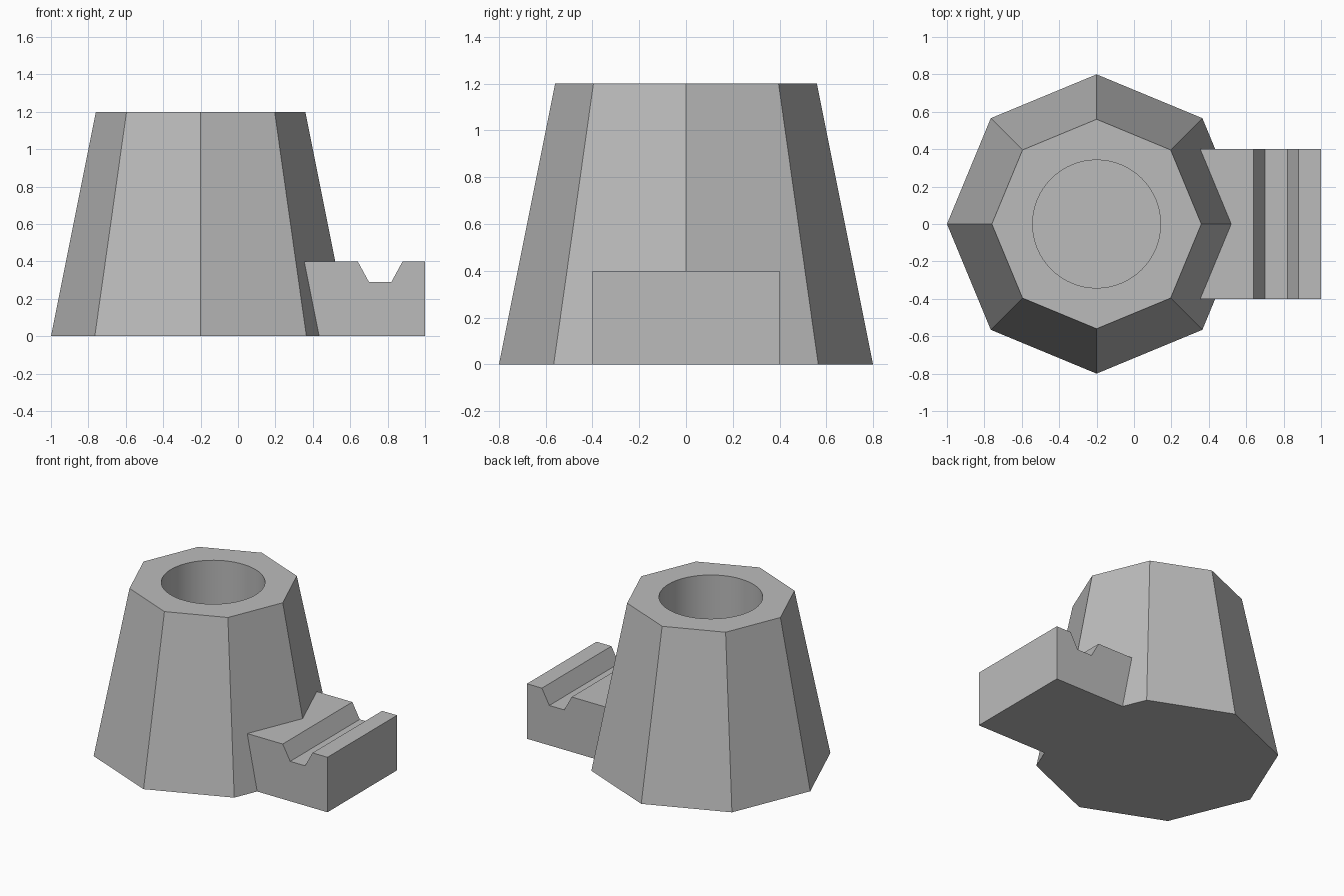
import bpy
import bmesh
import math
from mathutils import Matrix

cube = bpy.data.objects.get("Cube")
if cube:
    bpy.data.objects.remove(cube, do_unlink=True)

TOWER_X = -0.2
HEIGHT = 1.2

grey = bpy.data.materials.new("plain grey")
grey.use_nodes = True
colour = (0.5, 0.5, 0.5, 1)
grey.diffuse_color = colour
grey.node_tree.nodes["Principled BSDF"].inputs["Base Color"].default_value = colour


def finish(bm, name):
    bmesh.ops.recalc_face_normals(bm, faces=bm.faces)
    mesh = bpy.data.meshes.new(name)
    bm.to_mesh(mesh)
    bm.free()
    mesh.materials.append(grey)
    obj = bpy.data.objects.new(name, mesh)
    bpy.context.collection.objects.link(obj)
    return obj


def cone(name, sides, r_bottom, r_top, z0, z1):
    bm = bmesh.new()
    bmesh.ops.create_cone(bm, cap_ends=True, segments=sides, radius1=r_bottom,
                          radius2=r_top, depth=z1 - z0,
                          matrix=Matrix.Translation((TOWER_X, 0, (z0 + z1) / 2)))
    return finish(bm, name)


def extrude_profile(name, points, half_width):
    bm = bmesh.new()
    face = bm.faces.new([bm.verts.new((x, -half_width, z)) for x, z in points])
    out = bmesh.ops.extrude_face_region(bm, geom=[face])
    verts = [v for v in out["geom"] if isinstance(v, bmesh.types.BMVert)]
    bmesh.ops.translate(bm, verts=verts, vec=(0, 2 * half_width, 0))
    return finish(bm, name)


def boolean(target, other, operation):
    bpy.context.view_layer.objects.active = target
    mod = target.modifiers.new(operation.lower(), "BOOLEAN")
    mod.operation = operation
    mod.solver = "EXACT"
    mod.object = other
    bpy.ops.object.modifier_apply(modifier=mod.name)
    bpy.data.objects.remove(other, do_unlink=True)


# Tapered eight-sided cup
holder = cone("tapered_holder", 8, 0.8, 0.56, 0, HEIGHT)

# Side block with a trapezoid groove across its top, joined to the cup
block = extrude_profile("grooved_block", [
    (0.25, 0), (1, 0), (1, 0.4), (0.88, 0.4), (0.82, 0.29),
    (0.70, 0.29), (0.64, 0.4), (0.25, 0.4)], 0.4)
boolean(holder, block, "UNION")

# Round blind hole from the top
bore = cone("bore_cutter", 64, 0.342, 0.342, 0.12, HEIGHT + 0.1)
bore.hide_render = True
boolean(holder, bore, "DIFFERENCE")

# Smooth bore, crisp outer edges
bpy.ops.object.select_all(action="DESELECT")
holder.select_set(True)
bpy.context.view_layer.objects.active = holder
bpy.ops.object.shade_smooth_by_angle(angle=math.radians(25))
